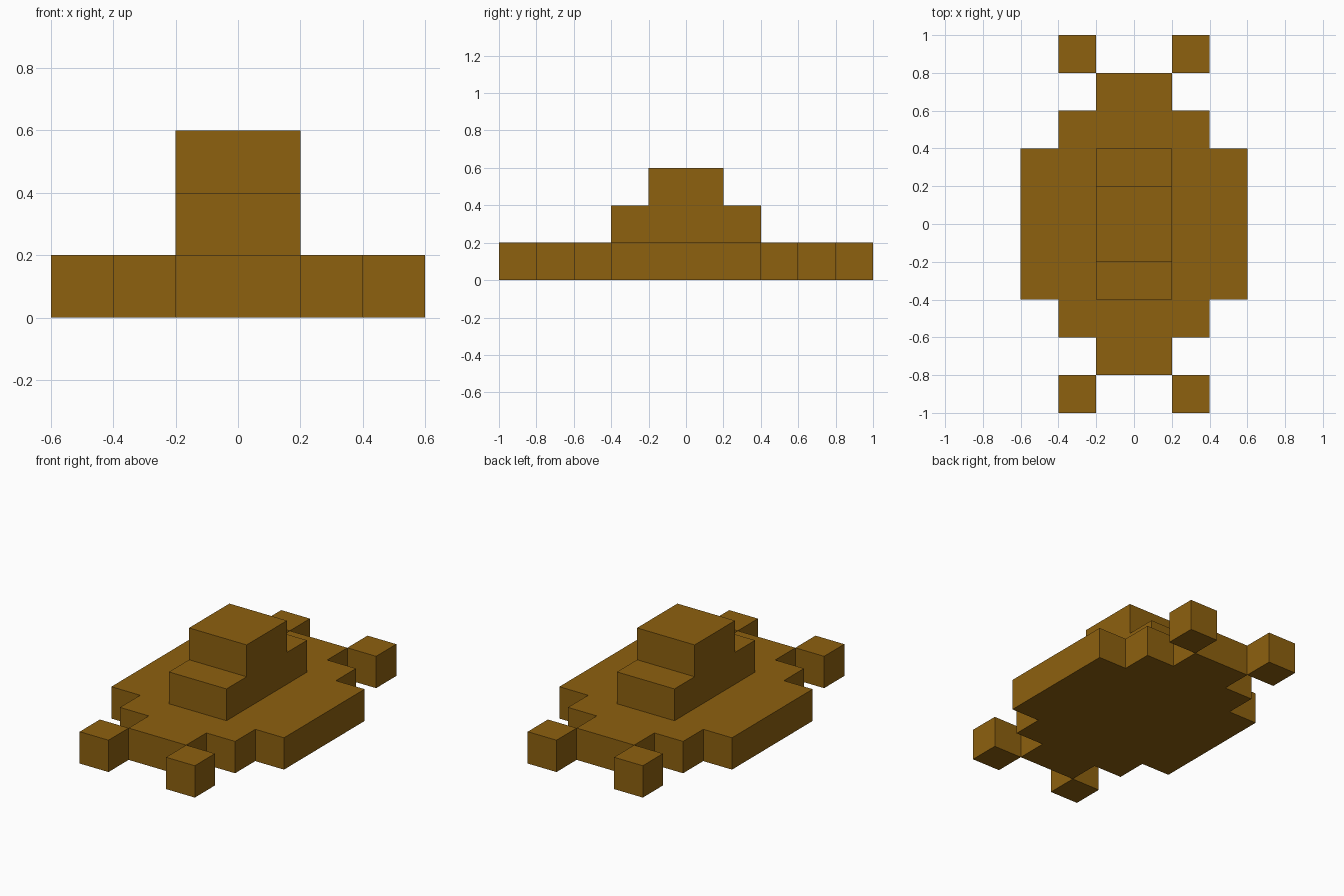
import bpy
import bmesh
from mathutils import Vector

cube = bpy.data.objects.get("Cube")
if cube:
    bpy.data.objects.remove(cube, do_unlink=True)

# Single ochre brown colour
COLOUR = (0.27, 0.119, 0.0048, 1.0)
brown = bpy.data.materials.new("ochre_brown")
brown.use_nodes = True
brown.diffuse_color = COLOUR
bsdf = next(n for n in brown.node_tree.nodes if n.type == 'BSDF_PRINCIPLED')
bsdf.inputs["Base Color"].default_value = COLOUR
bsdf.inputs["Roughness"].default_value = 0.8


def prism(name, outline, offset):
    """Extrude a closed outline of 3D points along an offset."""
    bm = bmesh.new()
    face = bm.faces.new([bm.verts.new(p) for p in outline])
    ext = bmesh.ops.extrude_face_region(bm, geom=[face], use_keep_orig=True)
    moved = [g for g in ext["geom"] if isinstance(g, bmesh.types.BMVert)]
    bmesh.ops.translate(bm, verts=moved, vec=Vector(offset))
    bmesh.ops.recalc_face_normals(bm, faces=bm.faces)
    mesh = bpy.data.meshes.new(name)
    bm.to_mesh(mesh)
    bm.free()
    mesh.materials.append(brown)
    obj = bpy.data.objects.new(name, mesh)
    bpy.context.collection.objects.link(obj)
    return obj


# Flat body: one stepped quarter outline, mirrored to all four quarters
quarter = [(0.6, 0.4), (0.4, 0.4), (0.4, 0.6), (0.2, 0.6), (0.2, 0.8)]
half = quarter + [(-x, y) for x, y in reversed(quarter)]
full = half + [(-x, -y) for x, y in half]
prism("body", [(x, y, 0) for x, y in full], (0, 0, 0.2))

# Two-step tower on top, a side profile extruded across x
side = [(0.4, 0.2), (0.4, 0.4), (0.2, 0.4), (0.2, 0.6)]
profile = side + [(-y, z) for y, z in reversed(side)]
prism("stepped_tower", [(-0.2, y, z) for y, z in profile], (0.4, 0, 0))

# Corner feet, touching the body only along an edge
for end, sy in (("front", -1), ("back", 1)):
    for hand, sx in (("left", 1), ("right", -1)):
        corners = [(0.2, 0.8), (0.4, 0.8), (0.4, 1.0), (0.2, 1.0)]
        prism(f"{end}_{hand}_foot",
              [(sx * x, sy * y, 0) for x, y in corners], (0, 0, 0.2))
